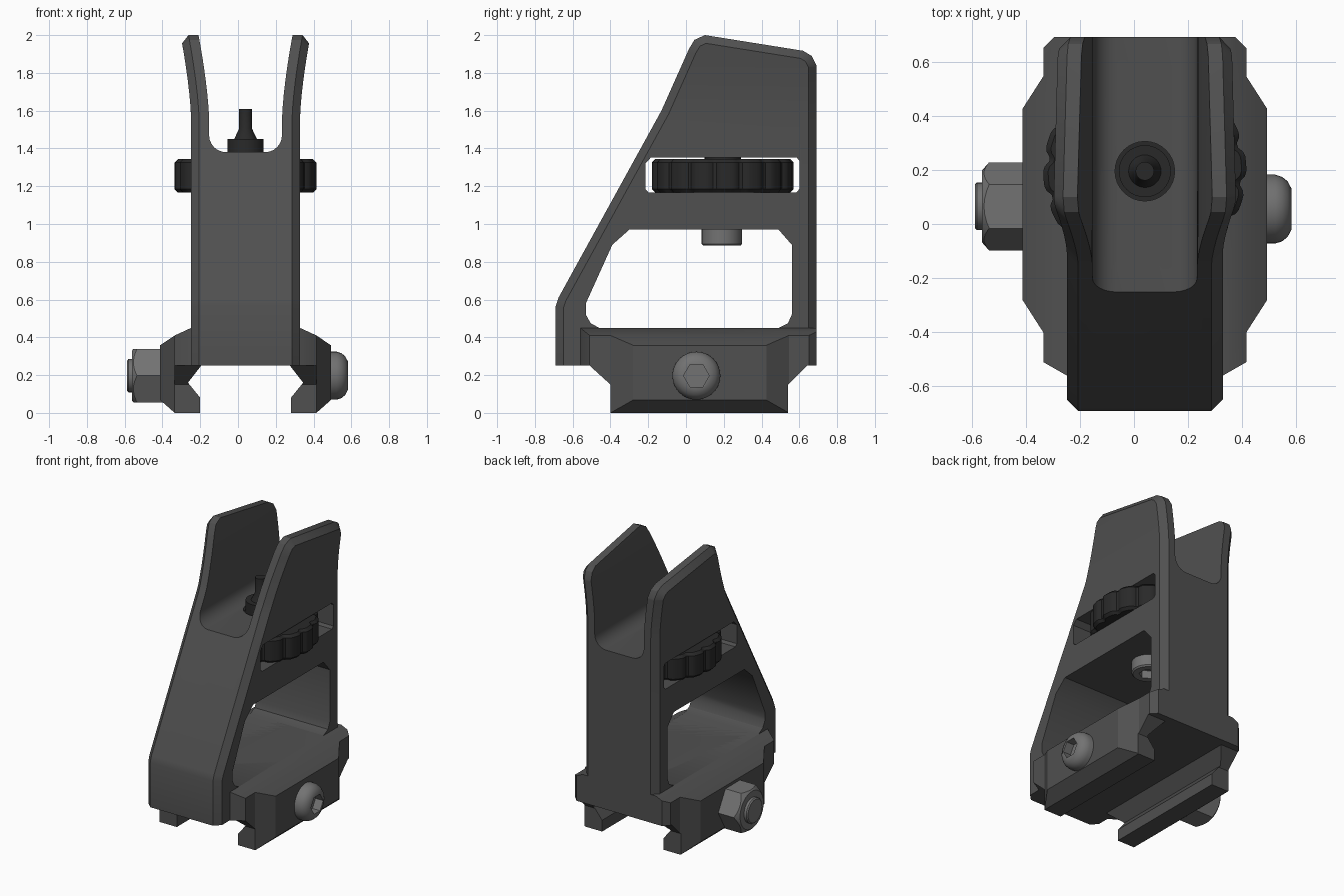
import bpy, bmesh, math
from mathutils import Matrix

if "Cube" in bpy.data.objects:
    bpy.data.objects.remove(bpy.data.objects["Cube"])

CX = 0.04  # symmetry plane of the sight


def material(name, v):
    m = bpy.data.materials.new(name)
    m.diffuse_color = (v, v, v, 1)
    m.use_nodes = True
    m.node_tree.nodes["Principled BSDF"].inputs["Base Color"].default_value = m.diffuse_color
    return m


BODY = material("dark grey metal", 0.08)
STEEL = material("screw grey", 0.17)
BLACK = material("black steel", 0.022)


def finish(name, bm, mat):
    bmesh.ops.recalc_face_normals(bm, faces=bm.faces[:])
    me = bpy.data.meshes.new(name)
    bm.to_mesh(me)
    bm.free()
    me.materials.append(mat)
    ob = bpy.data.objects.new(name, me)
    bpy.context.collection.objects.link(ob)
    return ob


def prism_bm(pts, axis, lo, hi):
    """Extrude a 2D outline along an axis."""
    put = {'x': lambda p, t: (t, p[0], p[1]),
           'y': lambda p, t: (p[0], t, p[1]),
           'z': lambda p, t: (p[0], p[1], t)}[axis]
    bm = bmesh.new()
    a = [bm.verts.new(put(p, lo)) for p in pts]
    b = [bm.verts.new(put(p, hi)) for p in pts]
    bm.faces.new(a)
    bm.faces.new(b)
    for i in range(len(pts)):
        j = (i + 1) % len(pts)
        bm.faces.new((a[i], a[j], b[j], b[i]))
    bmesh.ops.recalc_face_normals(bm, faces=bm.faces[:])
    return bm


def prism(name, pts, axis, lo, hi, mat=BODY):
    return finish(name, prism_bm(pts, axis, lo, hi), mat)


def lathe(name, profile, segs, loc, mat, turn=0, ripple=(0,)):
    """Turned part from (radius, height) rings; turn tilts z towards x."""
    bm = bmesh.new()
    rings = []
    for r, h in profile:
        ring = []
        for i in range(segs):
            a = math.pi / 2 + math.tau * i / segs
            q = r + ripple[i % len(ripple)]
            ring.append(bm.verts.new((q * math.cos(a), q * math.sin(a), h)))
        rings.append(ring)
    for a, b in zip(rings, rings[1:]):
        for i in range(segs):
            j = (i + 1) % segs
            bm.faces.new((a[i], a[j], b[j], b[i]))
    bm.faces.new(rings[0])
    bm.faces.new(rings[-1])
    bm.transform(Matrix.Translation(loc) @ Matrix.Rotation(math.radians(turn), 4, 'Y'))
    return finish(name, bm, mat)


def boolean(target, tool, op='DIFFERENCE'):
    mod = target.modifiers.new("cut", 'BOOLEAN')
    mod.operation, mod.object, mod.solver = op, tool, 'EXACT'
    bpy.context.view_layer.objects.active = target
    bpy.ops.object.modifier_apply(modifier=mod.name)
    bpy.data.objects.remove(tool)


def mirrored(half):
    """Full outline from the right half, given as (offset from CX, other)."""
    return [(CX + x, z) for x, z in half] + [(CX - x, z) for x, z in reversed(half)]


# Tower: side outline with chamfered rim
HW = 0.288
side = [(-0.69, 0.25), (-0.69, 0.565), (-0.675, 0.61), (-0.13, 1.6), (0.015, 1.925),
        (0.045, 1.975), (0.1, 2.0), (0.62, 1.917), (0.665, 1.89), (0.69, 1.84), (0.69, 0.25)]
bm = prism_bm(side, 'x', CX - HW, CX + HW)
rim = [e for e in bm.edges
       if abs(e.verts[0].co.x - e.verts[1].co.x) < 1e-4
       and max(v.co.z for v in e.verts) > 0.3]
bmesh.ops.bevel(bm, geom=rim, offset=0.042, segments=1, affect='EDGES', clamp_overlap=False)
tower = finish("sight_tower", bm, BODY)

# Openings: wheel slot, lower window, sight channel, post hole
slot = [(-0.215, 1.185), (-0.2, 1.168), (0.585, 1.168), (0.6, 1.185),
        (0.6, 1.335), (0.585, 1.353), (-0.185, 1.353), (-0.215, 1.32)]
window = [(-0.53, 0.58), (-0.39, 0.89), (-0.3, 0.97), (0.49, 0.97), (0.56, 0.89),
          (0.56, 0.52), (0.54, 0.475), (0.49, 0.45), (-0.46, 0.45), (-0.505, 0.475), (-0.53, 0.52)]
R = 0.09
channel = mirrored([(0.193 - R + R * math.sin(a), 1.38 + R - R * math.cos(a))
                    for a in [math.pi / 2 * i / 6 for i in range(7)]] + [(0.193, 2.3)])
boolean(tower, prism("cut_slot", slot, 'x', -1, 1))
boolean(tower, prism("cut_window", window, 'x', -1, 1))
boolean(tower, prism("cut_channel", channel, 'y', -1, 1))
boolean(tower, lathe("cut_hole", [(0.11, 1.3), (0.11, 1.5)], 32, (CX, 0.195, 0), BODY))

# Flare the ears outwards
bm = bmesh.new()
bm.from_mesh(tower.data)
for z in (1.55, 1.62, 1.69, 1.76, 1.83, 1.9):
    bmesh.ops.bisect_plane(bm, geom=bm.verts[:] + bm.edges[:] + bm.faces[:],
                           plane_co=(0, 0, z), plane_no=(0, 0, 1))
for v in bm.verts:
    if v.co.z > 1.55:
        v.co.x += math.copysign(0.056 * ((v.co.z - 1.55) / 0.45) ** 1.5, v.co.x - CX)
bm.to_mesh(tower.data)
bm.free()

# Rail clamp: front, plan and side outlines intersected
front = mirrored([(0.235, 0.25), (0.305, 0.16), (0.24, 0.08), (0.24, 0), (0.375, 0),
                  (0.452, 0.068), (0.452, 0.358), (0.375, 0.41), (0.288, 0.45)])
plan = mirrored([(0.27, -0.57), (0.375, -0.51), (0.375, -0.4), (0.452, -0.28),
                 (0.452, 0.425), (0.375, 0.545), (0.375, 0.65), (0.335, 0.69)])
profile = [(-0.4, -0.1), (-0.4, 0.15), (-0.51, 0.25), (-0.6, 0.25), (-0.6, 0.6),
           (0.8, 0.6), (0.8, 0.25), (0.64, 0.25), (0.54, 0.15), (0.54, -0.1)]
clamp = prism("rail_clamp", front, 'y', -0.8, 0.8)
boolean(clamp, prism("plan_tool", plan, 'z', -0.3, 0.8), 'INTERSECT')
boolean(clamp, prism("profile_tool", profile, 'x', -1, 1), 'INTERSECT')

# Cross bolt: button head with hex socket, hex nut and bolt end
SY, SZ = 0.055, 0.197
head = lathe("bolt_head", [(0.127, -0.02), (0.127, 0.03), (0.119, 0.055), (0.103, 0.075),
                           (0.075, 0.09)], 32, (0.492, SY, SZ), STEEL, 90)
boolean(head, lathe("cut_socket", [(0.068, 0.03), (0.068, 0.2)], 6, (0.492, SY, SZ), STEEL, 90))
nut = lathe("bolt_nut", [(0.163, -0.02), (0.163, 0.152)], 6, (-0.41, SY + 0.01, SZ), STEEL, -90)
boolean(nut, lathe("nut_chamfer", [(0.18, -0.05), (0.18, 0.11), (0.132, 0.152)], 32,
                   (-0.41, SY + 0.01, SZ), STEEL, -90), 'INTERSECT')
end = lathe("bolt_end", [(0.088, 0.1), (0.088, 0.17), (0.08, 0.178)], 32,
            (-0.41, SY + 0.01, SZ), STEEL, -90)

# Elevation wheel with scalloped rim
wheel = lathe("elevation_wheel", [(0.357, 1.166), (0.375, 1.184), (0.375, 1.326), (0.357, 1.344)],
              128, (CX, 0.195, 0), BLACK,
              ripple=(0, 0, 0, 0, -0.005, -0.02, -0.02, -0.005))

# Front post
post = lathe("sight_post", [(0.096, 1.34), (0.096, 1.45), (0.06, 1.45), (0.034, 1.505),
                            (0.034, 1.61)], 32, (CX, 0.195, 0), BLACK)

# Screw under the wheel, socket facing down
under = lathe("wheel_screw", [(0.098, 0.885), (0.107, 0.895), (0.107, 0.99)], 32,
              (CX, 0.19, 0), STEEL)
boolean(under, lathe("cut_under", [(0.06, 0.8), (0.06, 0.94)], 6, (CX, 0.19, 0), STEEL))

# Smooth shading with sharp edges kept
for ob in (tower, clamp, head, nut, end, wheel, post, under):
    bpy.ops.object.select_all(action='DESELECT')
    ob.select_set(True)
    bpy.context.view_layer.objects.active = ob
    bpy.ops.object.shade_smooth_by_angle(angle=math.radians(30))
